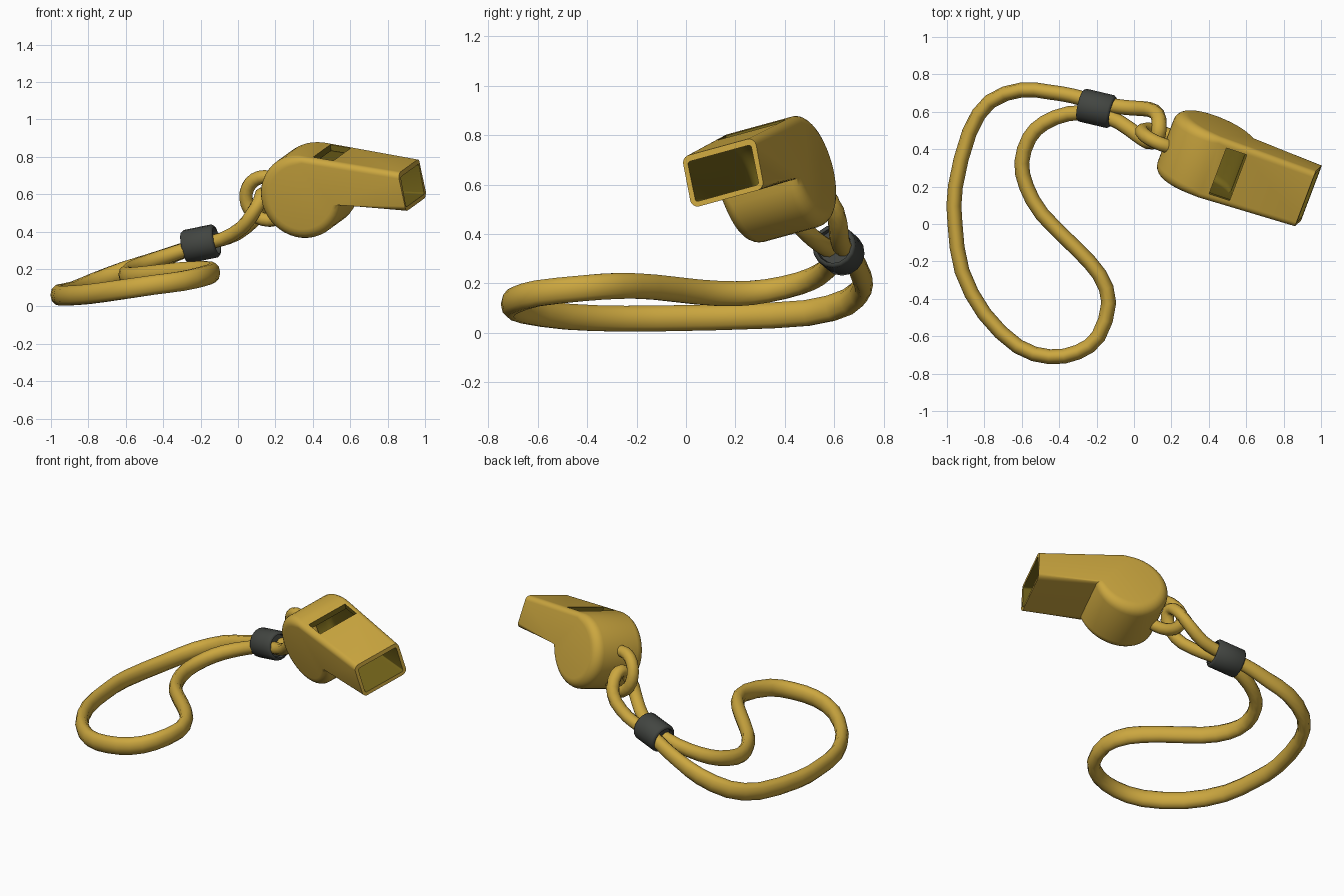
import bpy, bmesh, math
from mathutils import Matrix, Vector

if "Cube" in bpy.data.objects:
    bpy.data.objects.remove(bpy.data.objects["Cube"])


def material(name, rgb):
    m = bpy.data.materials.new(name)
    m.diffuse_color = (*rgb, 1)
    m.use_nodes = True
    m.node_tree.nodes["Principled BSDF"].inputs["Base Color"].default_value = m.diffuse_color
    return m


GOLD = material("golden yellow", (0.60, 0.385, 0.05))
INNER = material("dark olive inside", (0.17, 0.125, 0.01))
GREY = material("dark grey", (0.055, 0.06, 0.053))


def make_object(name, bm, mats, matrix=None, index=0):
    bmesh.ops.recalc_face_normals(bm, faces=bm.faces[:])
    for f in bm.faces:
        f.material_index = index
    me = bpy.data.meshes.new(name)
    bm.to_mesh(me)
    bm.free()
    for m in mats:
        me.materials.append(m)
    ob = bpy.data.objects.new(name, me)
    bpy.context.collection.objects.link(ob)
    if matrix:
        ob.matrix_world = matrix
    return ob


def smooth(ob, angle=40):
    bpy.ops.object.select_all(action='DESELECT')
    ob.select_set(True)
    bpy.context.view_layer.objects.active = ob
    bpy.ops.object.shade_smooth_by_angle(angle=math.radians(angle))


# Whistle frame: u towards the mouth, v across, w up (slightly rolled)
a, roll = math.radians(-20.7), 0.248
c = math.sqrt(1 - roll * roll)
u = Vector((math.cos(a), math.sin(a), 0))
v = Vector((-math.sin(a) * c, math.cos(a) * c, roll))
w = u.cross(v)
CENTRE = Vector((0.385, 0.365, 0.62))


def frame(origin, x, y, z):
    return Matrix.Translation(origin) @ Matrix((x, y, z)).transposed().to_4x4()


WHISTLE = frame(CENTRE, u, v, w)


def whistle_shape(radius, wall, mouth, round_barrel, round_mouth):
    """Side profile (barrel arc plus mouthpiece) lofted across with rounded rims."""
    n, steps = 32, 6
    sections = [(s, k) for s, ks in ((-1, range(steps, -1, -1)), (1, range(steps + 1))) for k in ks]
    bm, rings = bmesh.new(), []
    for s, k in sections:
        q = k / steps * math.pi / 2
        inset, back = 1 - math.cos(q), 1 - math.sin(q)
        pts = []
        for i in range(n + 1):
            t = math.radians(80 + (350 - 80) * i / n)
            # the rim softens around the barrel and tightens towards the mouthpiece
            r = round_mouth + (round_barrel - round_mouth) * math.sin(math.pi * i / n) ** 0.5 \
                if 0 < i < n else round_mouth
            d = radius - r * inset
            pts.append((d * math.cos(t), d * math.sin(t), r * back))
        (bx, bz), (tx, tz) = mouth
        e = round_mouth * inset
        pts += [(bx, bz + e, round_mouth * back), (tx, tz - e, round_mouth * back)]
        rings.append([bm.verts.new((x, s * (0.180 - 0.03 * x - wall - b), z)) for x, z, b in pts])
    m = n + 3
    for p, q in zip(rings, rings[1:]):
        for i in range(m):
            j = (i + 1) % m
            bm.faces.new((p[i], p[j], q[j], q[i]))
    bm.faces.new(rings[0])
    bm.faces.new(rings[-1])
    return bm


body = make_object("whistle_body", whistle_shape(
    0.23, 0, [(0.598, -0.078), (0.578, 0.136)], 0.065, 0.032), [GOLD, INNER], WHISTLE)

# Hollow inside and the air slot on top
hollow = make_object("hollow_cutter", whistle_shape(
    0.195, 0.021, [(0.70, -0.062), (0.70, 0.092)], 0.045, 0.012), [GOLD, INNER], WHISTLE, 1)
bm = bmesh.new()
bmesh.ops.create_cube(bm, size=1, matrix=Matrix.Translation((0.145, 0, 0.21)) @
                      Matrix.Diagonal((0.115, 0.27, 0.2, 1)))
slot = make_object("slot_cutter", bm, [GOLD, INNER], WHISTLE, 1)
for cutter in (hollow, slot):
    cutter.hide_render = True
    mod = body.modifiers.new("cut", 'BOOLEAN')
    mod.operation, mod.object, mod.solver = 'DIFFERENCE', cutter, 'EXACT'
    bpy.context.view_layer.objects.active = body
    bpy.ops.object.modifier_apply(modifier=mod.name)
    bpy.data.objects.remove(cutter)
smooth(body, 35)

# Ring on the back of the barrel, in the u-w plane
bpy.ops.mesh.primitive_torus_add(major_radius=0.12, minor_radius=0.037,
                                 major_segments=24, minor_segments=10)
ring = bpy.context.object
ring.name = "whistle_ring"
ring.data.materials.append(GOLD)
ring.matrix_world = frame((0.155, 0.455, 0.577), u, -w, v)
smooth(ring, 80)

# Cord: one closed loop, (x, y, z, half height)
PATH = [
    (-0.20, 0.65, 0.33, 0.040), (-0.33, 0.685, 0.285, 0.045), (-0.45, 0.705, 0.24, 0.05),
    (-0.60, 0.717, 0.19, 0.055), (-0.77, 0.655, 0.125, 0.055), (-0.88, 0.49, 0.08, 0.055),
    (-0.955, 0.20, 0.065, 0.055), (-0.957, 0.0, 0.06, 0.055), (-0.92, -0.25, 0.057, 0.055),
    (-0.80, -0.48, 0.065, 0.055), (-0.62, -0.655, 0.09, 0.055), (-0.45, -0.71, 0.115, 0.055),
    (-0.30, -0.685, 0.135, 0.055), (-0.19, -0.60, 0.16, 0.055), (-0.135, -0.42, 0.18, 0.055),
    (-0.185, -0.27, 0.19, 0.055), (-0.31, -0.13, 0.185, 0.053), (-0.49, 0.05, 0.165, 0.053),
    (-0.575, 0.20, 0.158, 0.053), (-0.60, 0.33, 0.17, 0.05), (-0.56, 0.46, 0.20, 0.047),
    (-0.48, 0.54, 0.235, 0.045), (-0.35, 0.59, 0.28, 0.042), (-0.20, 0.59, 0.33, 0.038),
    (-0.08, 0.545, 0.36, 0.037), (0.02, 0.475, 0.42, 0.037), (0.075, 0.44, 0.49, 0.037),
    (0.115, 0.445, 0.56, 0.037), (0.13, 0.48, 0.60, 0.037), (0.135, 0.53, 0.59, 0.037),
    (0.125, 0.585, 0.53, 0.037), (0.08, 0.613, 0.455, 0.037), (-0.01, 0.62, 0.385, 0.037),
    (-0.10, 0.63, 0.355, 0.038)]
# add one Catmull-Rom midpoint between neighbours so the bends run softly
fine = []
for i, p in enumerate(PATH):
    p0, p2, p3 = PATH[i - 1], PATH[(i + 1) % len(PATH)], PATH[(i + 2) % len(PATH)]
    fine += [p, tuple((9 * (p[k] + p2[k]) - p0[k] - p3[k]) / 16 for k in range(4))]
bm = bmesh.new()
N, S = len(fine), 10
rings = []
for i, (x, y, z, h) in enumerate(fine):
    t = (Vector(fine[(i + 1) % N][:3]) - Vector(fine[i - 1][:3])).normalized()
    side = t.cross(Vector((0, 0, 1))).normalized()
    up = side.cross(t)
    rings.append([bm.verts.new(Vector((x, y, z)) + side * 0.04 * math.cos(q) + up * h * math.sin(q))
                  for q in (2 * math.pi * k / S for k in range(S))])
for i in range(N):
    p, q = rings[i], rings[(i + 1) % N]
    for k in range(S):
        m = (k + 1) % S
        bm.faces.new((p[k], p[m], q[m], q[k]))
cord = make_object("lanyard_cord", bm, [GOLD])
smooth(cord, 80)

# Dark sleeve clamping both strands, turned from a rounded half-section with recessed ends
axis = Vector((0.17, -0.04, 0.035)).normalized()
half = [(0.0, 0.065), (0.068, 0.065), (0.072, 0.09), (0.082, 0.089), (0.09, 0.078)]
section = half + [(r, -z) for r, z in reversed(half)]
bm = bmesh.new()
verts = [bm.verts.new((r, 0, z)) for r, z in section]
edges = [bm.edges.new(e) for e in zip(verts, verts[1:])]
bmesh.ops.spin(bm, geom=verts + edges, axis=(0, 0, 1), cent=(0, 0, 0),
               angle=2 * math.pi, steps=16, use_merge=True)
bmesh.ops.remove_doubles(bm, verts=bm.verts[:], dist=0.0005)
clip = make_object("cord_sleeve", bm, [GREY], Matrix.Translation((-0.2, 0.618, 0.335)) @
                   axis.to_track_quat('Z', 'Y').to_matrix().to_4x4())
smooth(clip, 50)
